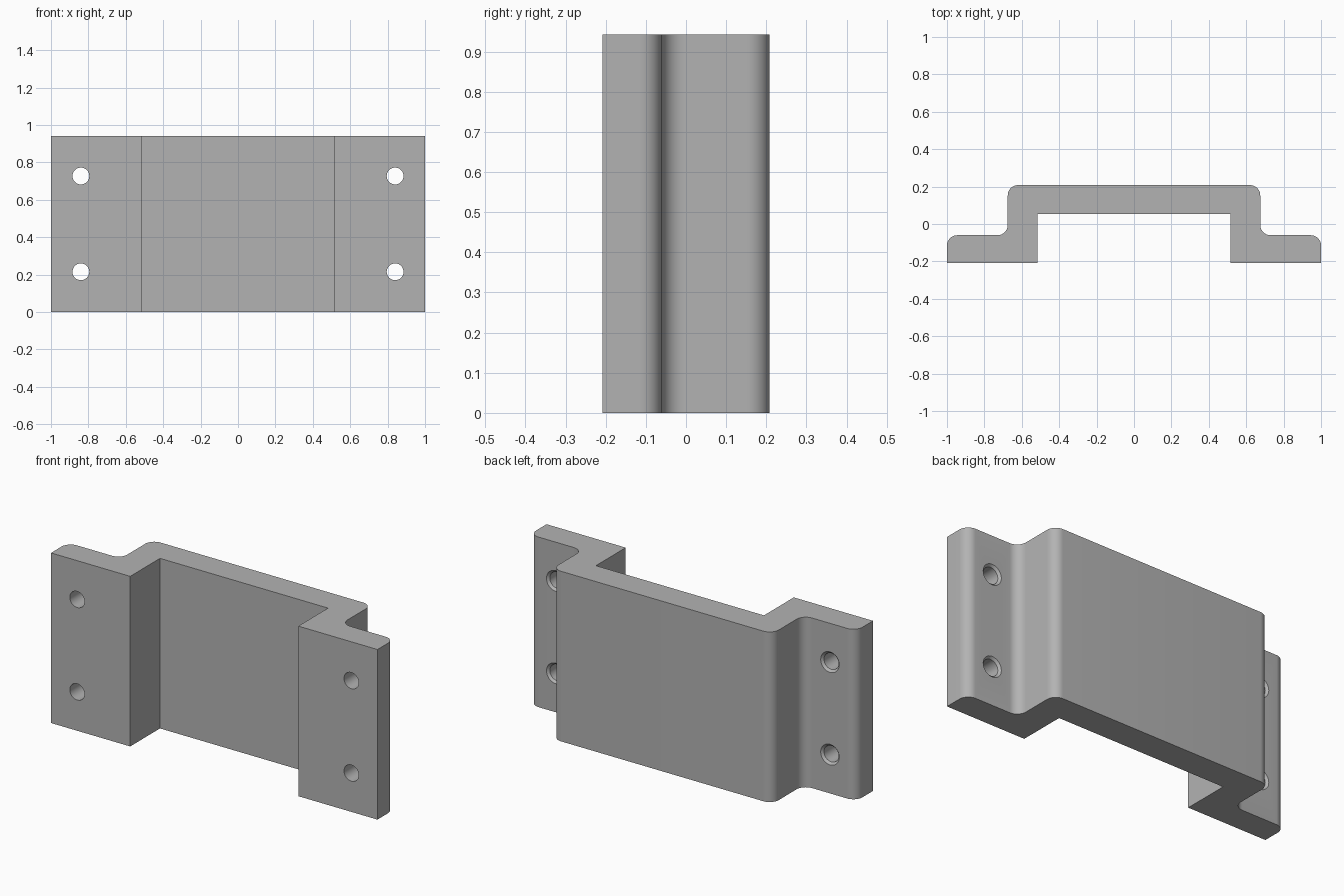
import bpy, bmesh, math

HEIGHT = 0.942
HALF_DEPTH = 0.208
FLANGE_BACK = -0.06
RADIUS = 0.055

cube = bpy.data.objects.get("Cube")
if cube:
    bpy.data.objects.remove(cube, do_unlink=True)

grey = bpy.data.materials.new("plain grey")
grey.use_nodes = True
colour = (0.45, 0.45, 0.45, 1)
grey.diffuse_color = colour
grey.node_tree.nodes["Principled BSDF"].inputs["Base Color"].default_value = colour


def make_object(name, bm):
    bmesh.ops.recalc_face_normals(bm, faces=bm.faces)
    mesh = bpy.data.meshes.new(name)
    bm.to_mesh(mesh)
    bm.free()
    mesh.materials.append(grey)
    obj = bpy.data.objects.new(name, mesh)
    bpy.context.collection.objects.link(obj)
    return obj


def rounded(points, steps=10):
    """Replace each corner that has a radius by a right-angle arc."""
    out = []
    for i, (x, y, r) in enumerate(points):
        if not r:
            out.append((x, y))
            continue
        ends = []
        for px, py, _ in (points[i - 1], points[(i + 1) % len(points)]):
            d = math.hypot(px - x, py - y)
            ends.append(((px - x) / d * r, (py - y) / d * r))
        (ax, ay), (bx, by) = ends
        for k in range(steps + 1):
            t = math.pi / 2 * k / steps
            s, c = 1 - math.sin(t), 1 - math.cos(t)
            out.append((x + ax * s + bx * c, y + ay * s + by * c))
    return out


# Hat-shaped bracket: half profile, mirrored and extruded upward
half = [(0.515, 0.053, 0), (0.515, -HALF_DEPTH, 0), (1, -HALF_DEPTH, 0),
        (1, FLANGE_BACK, RADIUS), (0.675, FLANGE_BACK, RADIUS),
        (0.675, HALF_DEPTH, RADIUS)]
profile = rounded(half + [(-x, y, r) for x, y, r in reversed(half)])
bm = bmesh.new()
base = bm.faces.new([bm.verts.new((x, y, 0)) for x, y in profile])
top = bmesh.ops.extrude_face_region(bm, geom=[base])
bmesh.ops.translate(bm, vec=(0, 0, HEIGHT),
                    verts=[v for v in top["geom"] if isinstance(v, bmesh.types.BMVert)])
bracket = make_object("mounting_bracket", bm)

# Screw holes, slightly chamfered at the back of the flanges
HOLE = [(0.045, -0.3), (0.045, FLANGE_BACK - 0.012),
        (0.057, FLANGE_BACK), (0.057, FLANGE_BACK + 0.05)]
SIDES = 32
bm = bmesh.new()
for cx in (-0.84, 0.84):
    for cz in (0.215, 0.727):
        rings = [[bm.verts.new((cx + r * math.cos(math.tau * k / SIDES), y,
                                cz + r * math.sin(math.tau * k / SIDES)))
                  for k in range(SIDES)] for r, y in HOLE]
        for a, b in zip(rings, rings[1:]):
            for k in range(SIDES):
                n = (k + 1) % SIDES
                bm.faces.new((a[k], a[n], b[n], b[k]))
        bm.faces.new(rings[0])
        bm.faces.new(rings[-1])
cutter = make_object("screw_hole_cutter", bm)
cutter.hide_render = True
cutter.hide_set(True)

cut = bracket.modifiers.new("screw holes", "BOOLEAN")
cut.operation = "DIFFERENCE"
cut.solver = "EXACT"
cut.object = cutter
bpy.ops.object.select_all(action="DESELECT")
bpy.context.view_layer.objects.active = bracket
bracket.select_set(True)
bpy.ops.object.modifier_apply(modifier=cut.name)
bpy.data.objects.remove(cutter, do_unlink=True)
bpy.ops.object.shade_smooth_by_angle(angle=math.radians(30))
